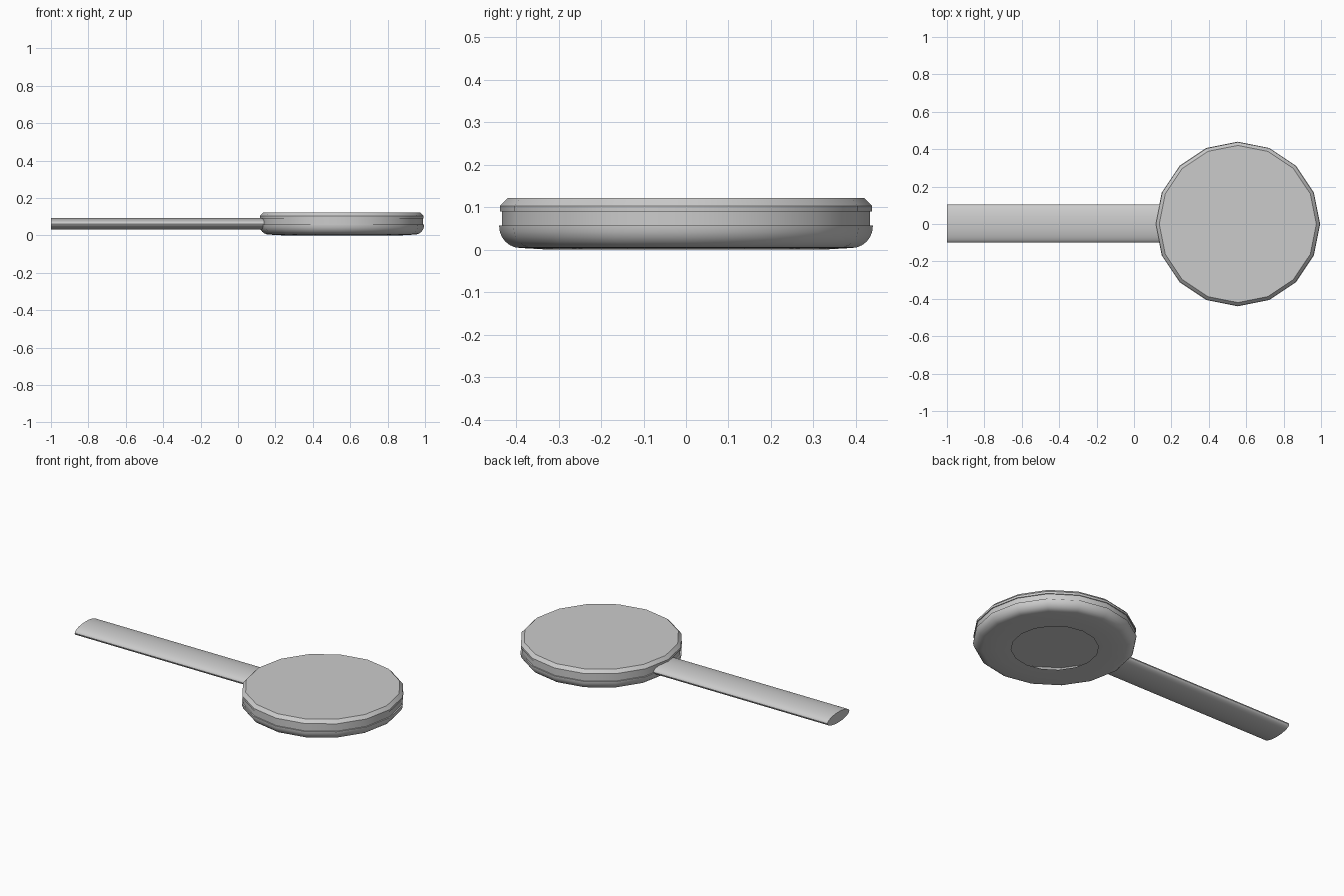
import bpy, bmesh, math

if "Cube" in bpy.data.objects:
    bpy.data.objects.remove(bpy.data.objects["Cube"])

CX = 0.555   # centre of the round head
SIDES = 16


def finish(name, bm, angle=35):
    bmesh.ops.recalc_face_normals(bm, faces=bm.faces)
    me = bpy.data.meshes.new(name)
    bm.to_mesh(me)
    bm.free()
    ob = bpy.data.objects.new(name, me)
    bpy.context.collection.objects.link(ob)
    bpy.ops.object.select_all(action='DESELECT')
    ob.select_set(True)
    bpy.context.view_layer.objects.active = ob
    bpy.ops.object.shade_smooth_by_angle(angle=math.radians(angle))
    return ob


def skin(name, rings, cap_first=False, cap_last=False):
    """Bridge equal-length closed rings of points into a surface."""
    bm = bmesh.new()
    vs = [[bm.verts.new(p) for p in ring] for ring in rings]
    n = len(vs[0])
    for a, b in zip(vs, vs[1:]):
        for i in range(n):
            j = (i + 1) % n
            bm.faces.new((a[i], a[j], b[j], b[i]))
    if cap_first:
        bm.faces.new(vs[0])
    if cap_last:
        bm.faces.new(vs[-1])
    return finish(name, bm)


def lathe(name, profile, cap=False):
    turns = [2 * math.pi * i / SIDES for i in range(SIDES)]
    rings = [[(CX + r * math.cos(t), r * math.sin(t), z) for t in turns]
             for r, z in profile]
    return skin(name, rings, cap_last=cap)


# Flat cover with bevelled rim
lathe("cover", [(0.433, 0.09), (0.438, 0.09), (0.438, 0.103), (0.42, 0.122)], cap=True)

# Slightly recessed side band
lathe("side_band", [(0.433, 0.055), (0.433, 0.092)])

# Rounded underside with a central opening
curve = [(0.39 + 0.05 * math.cos(a), 0.055 - 0.051 * math.sin(a))
         for a in (math.pi / 2 * k / 6 for k in range(7))]
lathe("rounded_base", [(0.433, 0.057), (0.44, 0.057)] + curve + [(0.32, 0.0), (0.235, 0.003)])

# Flat oval handle
oval = [2 * math.pi * i / 32 for i in range(32)]
skin("handle", [[(x, 0.002 + 0.102 * math.cos(t), 0.061 + 0.031 * math.sin(t)) for t in oval]
                for x in (-1.0, 0.14)], cap_first=True, cap_last=True)
